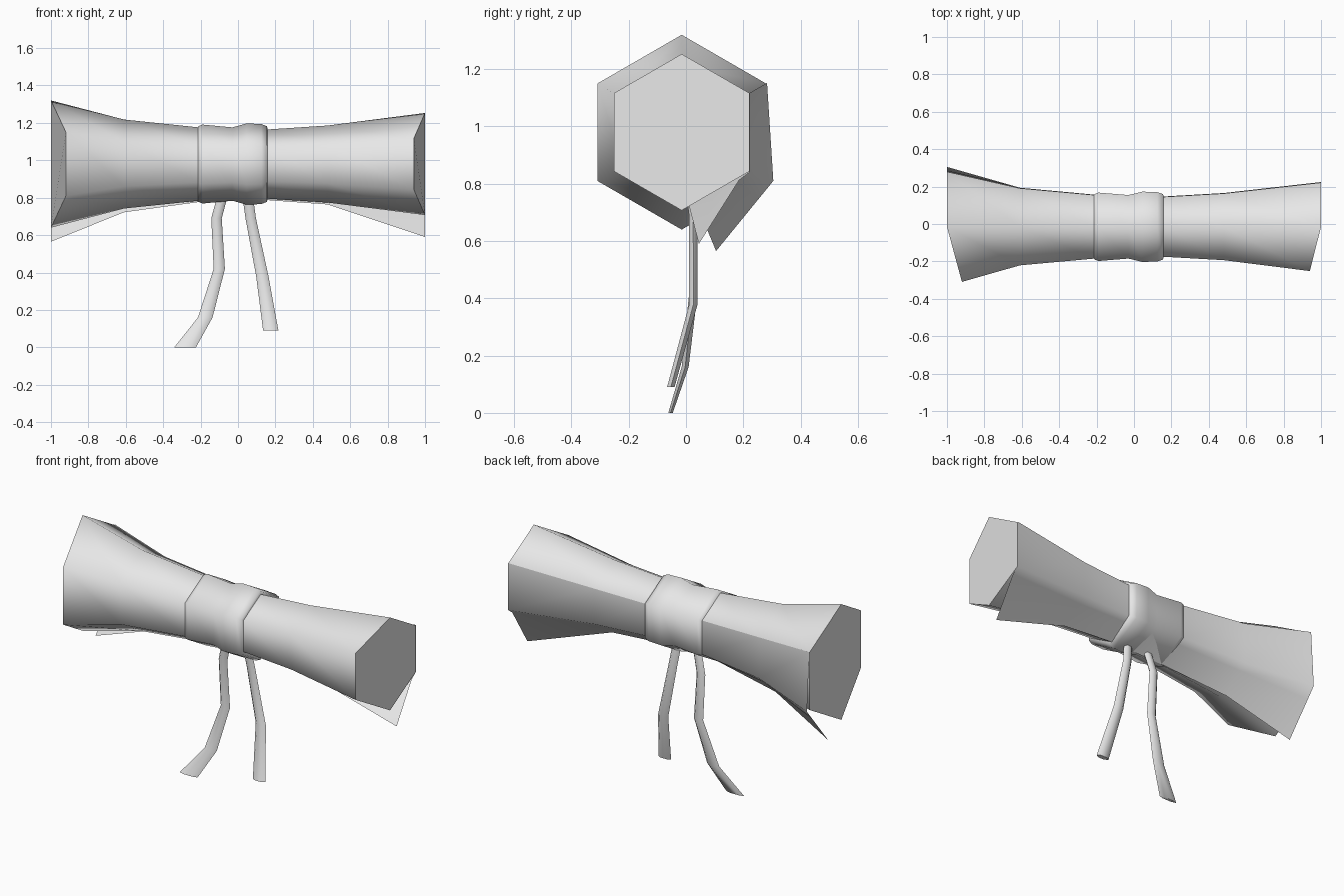
import bpy, bmesh, math
from mathutils import Vector

cube = bpy.data.objects.get("Cube")
if cube:
    bpy.data.objects.remove(cube, do_unlink=True)

grey = bpy.data.materials.new("plain grey")
grey.use_nodes = True
grey.diffuse_color = (0.8, 0.8, 0.8, 1)
grey.node_tree.nodes["Principled BSDF"].inputs["Base Color"].default_value = (0.8, 0.8, 0.8, 1)

CENTRE = Vector((0, -0.015, 0.98))


def hexagon(x, r):
    """Six points around the scroll axis: top, two front, bottom, two back."""
    return [CENTRE + Vector((x, r * math.cos(a), r * math.sin(a)))
            for a in (math.radians(90 + 60 * k) for k in range(6))]


def loft(name, rings, closed=True):
    """Skin a list of point rings; closed rings also get end caps."""
    bm = bmesh.new()
    rows = [[bm.verts.new(p) for p in ring] for ring in rings]
    n = len(rows[0])
    for a, b in zip(rows, rows[1:]):
        for i in range(n if closed else n - 1):
            j = (i + 1) % n
            bm.faces.new((a[i], a[j], b[j], b[i]))
    if closed:
        bm.faces.new(rows[0])
        bm.faces.new(rows[-1])
    bmesh.ops.recalc_face_normals(bm, faces=bm.faces[:])
    if not closed and sum(f.normal.y for f in bm.faces) < 0:
        bmesh.ops.reverse_faces(bm, faces=bm.faces[:])
    mesh = bpy.data.meshes.new(name)
    bm.to_mesh(mesh)
    bm.free()
    mesh.materials.append(grey)
    obj = bpy.data.objects.new(name, mesh)
    bpy.context.collection.objects.link(obj)
    bpy.ops.object.select_all(action='DESELECT')
    obj.select_set(True)
    bpy.context.view_layer.objects.active = obj
    bpy.ops.object.shade_smooth_by_angle(angle=math.radians(68))
    return obj


# Rolled paper: flared hexagonal roll, front corners of both ends cut back
stations = [(-1, 0.34), (-0.61, 0.238), (-0.21, 0.196), (0.16, 0.185), (0.48, 0.206), (1, 0.273)]
rings = [hexagon(x, r) for x, r in stations]
for k in (1, 2):
    rings[0][k].x = -0.92
    rings[-1][k].x = 0.94
loft("paper_roll", rings)

# Loose paper edge peeling away under the back
tips = [(0.105, 0.565), (0.04, 0.722), (0, 0.777), (0, 0.787), (0, 0.764), (0.045, 0.59)]
flap = []
for (x, r), (ty, tz) in zip(stations, tips):
    points = hexagon(x, r * 1.012)
    upper, lower, tip = points[5], points[4], Vector((x, ty, tz))
    if x == -1:
        lower = Vector((x, 0.305, 0.81))
    mid = Vector((x, 0.185, 0.812)) if x == 1 else lower.lerp(tip, 0.25)
    flap.append([upper, lower, mid, tip])
loft("paper_flap", flap, closed=False)

# Tie band around the middle
band = [(-0.217, 0.185), (-0.212, 0.202), (-0.19, 0.211), (-0.03, 0.196), (0.045, 0.217),
        (0.125, 0.214), (0.155, 0.202), (0.16, 0.18)]
loft("tie_band", [hexagon(x, r) for x, r in band])


# Hanging strings: x, y, z, half width, half depth at each level
def string(name, path):
    loft(name, [[Vector((x + w * math.cos(a), y + d * math.sin(a), z))
                 for a in (math.radians(60 * k) for k in range(6))]
                for x, y, z, w, d in path])


string("right_string", [(-0.08, 0.01, 0.82, 0.028, 0.017), (-0.115, 0.025, 0.69, 0.028, 0.017),
                        (-0.1, 0.026, 0.42, 0.03, 0.017), (-0.175, -0.003, 0.16, 0.039, 0.014),
                        (-0.283, -0.054, 0, 0.058, 0.009)])
string("left_string", [(0.05, 0.01, 0.82, 0.028, 0.017), (0.068, 0.025, 0.69, 0.028, 0.017),
                       (0.13, 0.026, 0.38, 0.033, 0.017), (0.175, -0.053, 0.09, 0.041, 0.015)])
